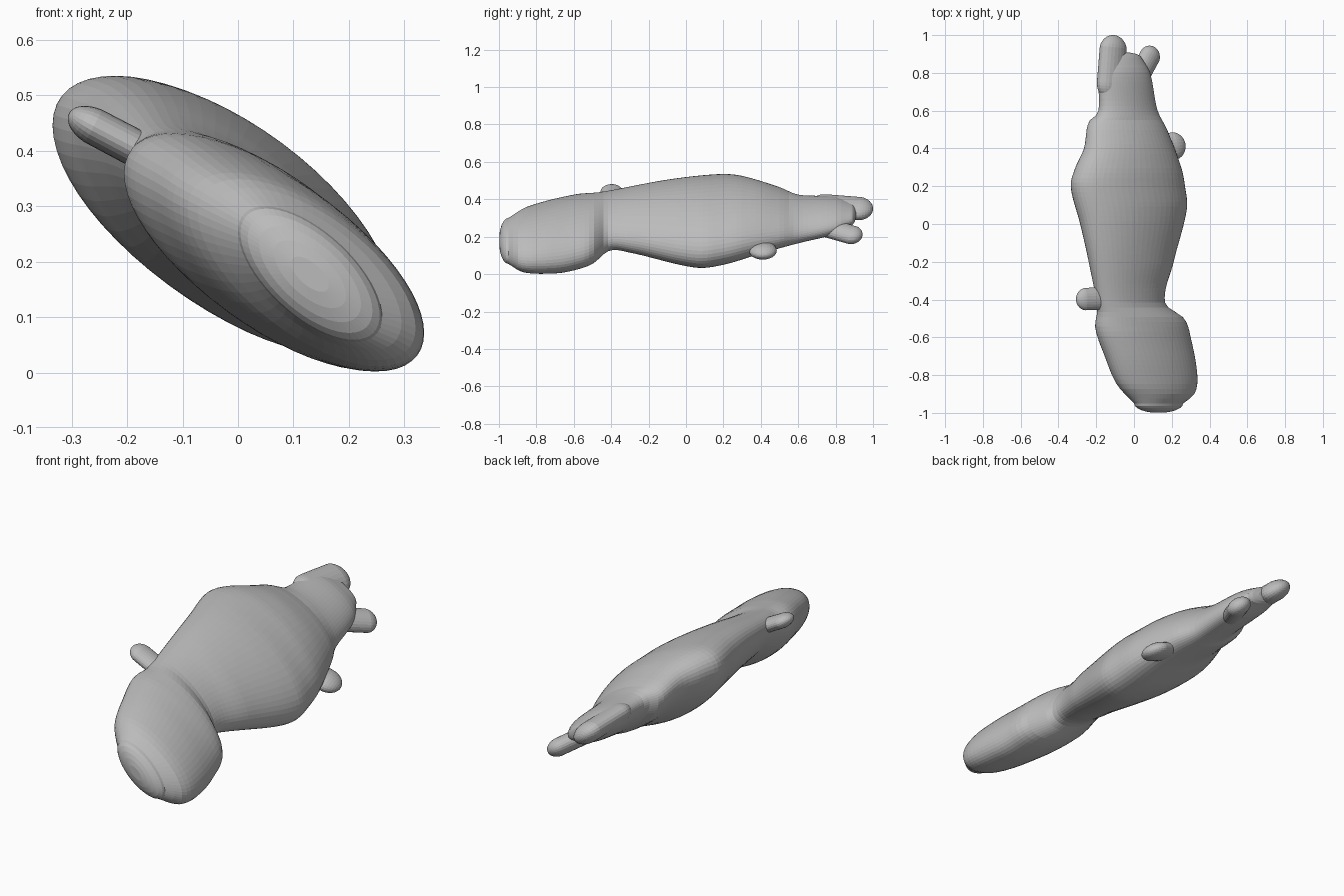
import bpy, bmesh, math
from mathutils import Vector, Matrix

cube = bpy.data.objects.get("Cube")
if cube:
    bpy.data.objects.remove(cube, do_unlink=True)

grey = bpy.data.materials.new("plain grey")
grey.use_nodes = True
colour = (0.5, 0.5, 0.5, 1)
grey.diffuse_color = colour
grey.node_tree.nodes["Principled BSDF"].inputs["Base Color"].default_value = colour

SIDES = 56
LEAN = math.acos(-0.63)  # phase that tilts every flat oval section


def finish(bm, name):
    bmesh.ops.recalc_face_normals(bm, faces=bm.faces)
    mesh = bpy.data.meshes.new(name)
    bm.to_mesh(mesh)
    bm.free()
    mesh.materials.append(grey)
    obj = bpy.data.objects.new(name, mesh)
    bpy.context.collection.objects.link(obj)
    return obj


def sample(points, y):
    """Smooth curve value at y through (y, value) points."""
    n = len(points)
    for i in range(n - 1):
        (y0, v0), (y1, v1) = points[i], points[i + 1]
        if y <= y1 or i == n - 2:
            def slope(k):
                a, b = points[max(k - 1, 0)], points[min(k + 1, n - 1)]
                return (b[1] - a[1]) / (b[0] - a[0])
            h = y1 - y0
            t = min(max((y - y0) / h, 0), 1)
            return ((1 + 2 * t) * (1 - t) ** 2 * v0 + t * (1 - t) ** 2 * h * slope(i)
                    + t * t * (3 - 2 * t) * v1 + t * t * (t - 1) * h * slope(i + 1))


# Body outline: lower x, upper x, lower z, upper z along the length
right_edge = [(-.95, -.0), (-.85, -.09), (-.7, -.155), (-.55, -.205), (-.45, -.195),
              (-.2, -.24), (0, -.285), (.2, -.335), (.3, -.31), (.4, -.265),
              (.54, -.24), (.59, -.19), (.8, -.19), (.88, -.17)]
left_edge = [(-.95, .26), (-.9, .32), (-.8, .335), (-.6, .3), (-.5, .265), (-.42, .165),
             (-.2, .21), (.08, .28), (.2, .27), (.3, .25), (.5, .175), (.6, .125),
             (.8, .085), (.88, .04)]
belly = [(-.95, .055), (-.87, .01), (-.7, .004), (-.6, .02), (-.5, .055), (-.41, .125),
         (-.3, .115), (.05, .035), (.2, .05), (.4, .11), (.6, .165), (.8, .215), (.88, .26)]
back = [(-.95, .3), (-.85, .36), (-.6, .425), (-.45, .44), (-.1, .505), (.18, .535),
        (.3, .525), (.5, .465), (.6, .425), (.8, .415), (.88, .39)]


def section(y, scale=1.0):
    x0, x1, z0, z1 = (sample(e, y) for e in (right_edge, left_edge, belly, back))
    cx, cz, rx, rz = (x0 + x1) / 2, (z0 + z1) / 2, (x1 - x0) / 2 * scale, (z1 - z0) / 2 * scale
    return [(cx + rx * math.cos(a), cz + rz * math.cos(a + LEAN))
            for a in (math.tau * i / SIDES for i in range(SIDES))]


# Head and body as one loft with rounded ends
bm = bmesh.new()
stations = [(-.95 - .05 * math.cos(k * math.pi / 12), -.95, math.sin(k * math.pi / 12))
            for k in range(1, 6)]
stations += [(-.95 + 1.83 * k / 72,) * 2 + (1,) for k in range(73)]
stations += [(.88 + .03 * math.sin(k * math.pi / 8), .88, math.cos(k * math.pi / 8))
             for k in range(1, 4)]
rings = [[bm.verts.new((x, y, z)) for x, z in section(ys, s)] for y, ys, s in stations]
for a, b in zip(rings, rings[1:]):
    for i in range(SIDES):
        j = (i + 1) % SIDES
        bm.faces.new((a[i], a[j], b[j], b[i]))
bm.faces.new(rings[0])
bm.faces.new(rings[-1])
body = finish(bm, "head_and_body")


def limb(name, start, end, wide, thin):
    """Rounded stub from start to end, flattened across the body's tilt."""
    start, end = Vector(start), Vector(end)
    axis = (end - start).normalized()
    flat = Vector((.8, 0, -.59))
    if abs(axis.dot(flat)) > .75:
        flat = Vector((0, 1, 0))
    side = (flat - axis * flat.dot(axis)).normalized()
    up = axis.cross(side)
    half = (end - start).length / 2
    bm = bmesh.new()
    bmesh.ops.create_uvsphere(bm, u_segments=24, v_segments=16, radius=1)
    for v in bm.verts:
        straight = half - wide
        shift = straight if v.co.z > 0 else -straight
        v.co = (start + end) / 2 + side * v.co.x * wide + up * v.co.y * thin \
            + axis * (v.co.z * wide + shift)
    return finish(bm, name)


# Stubby arms and legs
limb("right_arm", (-.10, -.39, .36), (-.305, -.40, .468), .06, .034)
limb("left_arm", (.06, .38, .19), (.27, .425, .095), .075, .04)
limb("right_leg", (-.13, .66, .37), (-.105, 1.0, .345), .083, .05)
limb("left_leg", (-.03, .68, .27), (.11, .935, .195), .062, .043)
